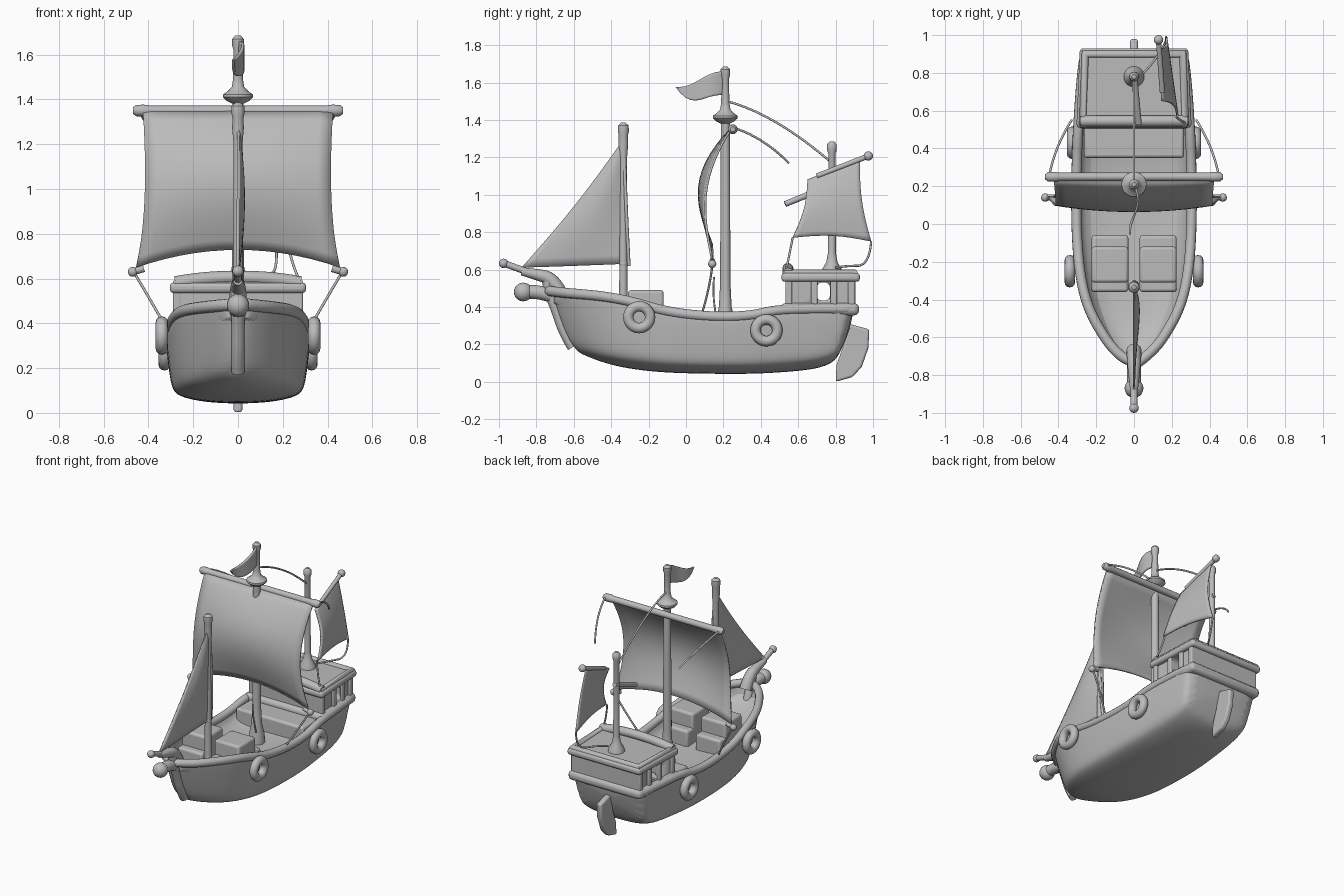
import bpy, bmesh, math
from mathutils import Vector

cube = bpy.data.objects.get("Cube")
if cube:
    bpy.data.objects.remove(cube, do_unlink=True)

grey = bpy.data.materials.new("plain grey")
grey.use_nodes = True
grey.diffuse_color = (0.5, 0.5, 0.5, 1)
grey.node_tree.nodes["Principled BSDF"].inputs["Base Color"].default_value = (0.5, 0.5, 0.5, 1)


def select(ob):
    bpy.ops.object.select_all(action='DESELECT')
    ob.select_set(True)
    bpy.context.view_layer.objects.active = ob


def finish(ob, name, angle=40):
    ob.name = name
    ob.data.materials.clear()
    ob.data.materials.append(grey)
    select(ob)
    bpy.ops.object.shade_smooth_by_angle(angle=math.radians(angle))
    return ob


def from_bmesh(bm, name):
    bmesh.ops.recalc_face_normals(bm, faces=bm.faces)
    mesh = bpy.data.meshes.new(name)
    bm.to_mesh(mesh)
    bm.free()
    ob = bpy.data.objects.new(name, mesh)
    bpy.context.collection.objects.link(ob)
    return finish(ob, name)


def box(name, lo, hi, bevel=0.012, taper=1.0):
    """Rounded block between two corners; taper narrows the aft end."""
    bm = bmesh.new()
    bmesh.ops.create_cube(bm, size=1)
    lo, hi = Vector(lo), Vector(hi)
    for v in bm.verts:
        aft = v.co.y > 0
        v.co = [lo[i] + (hi[i] - lo[i]) * (v.co[i] + 0.5) for i in range(3)]
        if aft:
            v.co.x *= taper
    ob = from_bmesh(bm, name)
    if bevel:
        mod = ob.modifiers.new("round", 'BEVEL')
        mod.width, mod.segments = bevel, 3
    return ob


def tube(name, pts, radius, smooth=False, closed=False, radii=None):
    """Round bar or rope along a path."""
    cu = bpy.data.curves.new(name, 'CURVE')
    cu.dimensions, cu.bevel_depth, cu.bevel_resolution = '3D', radius, 4
    cu.use_fill_caps = True
    sp = cu.splines.new('NURBS' if smooth else 'POLY')
    sp.points.add(len(pts) - 1)
    for i, p in enumerate(pts):
        sp.points[i].co = (*p, 1)
        sp.points[i].radius = radii[i] if radii else 1
    sp.use_cyclic_u = closed
    if smooth:
        sp.order_u, sp.use_endpoint_u, sp.resolution_u = 3, True, 6
    ob = bpy.data.objects.new(name, cu)
    bpy.context.collection.objects.link(ob)
    select(ob)
    bpy.ops.object.convert(target='MESH')
    return finish(bpy.context.object, name, 50)


def lathe(name, y, profile, sides=20):
    """Upright turned part; profile holds (radius, z) pairs."""
    bm = bmesh.new()
    rings = [[bm.verts.new((r * math.cos(2 * math.pi * k / sides),
                            y + r * math.sin(2 * math.pi * k / sides), z))
              for k in range(sides)] for r, z in profile]
    for a, b in zip(rings, rings[1:]):
        for k in range(sides):
            bm.faces.new((a[k], a[k - 1], b[k - 1], b[k]))
    bm.faces.new(rings[0])
    bm.faces.new(rings[-1])
    return from_bmesh(bm, name)


def ball(name, loc, r):
    bpy.ops.mesh.primitive_uv_sphere_add(segments=20, ring_count=12, radius=r, location=loc)
    return finish(bpy.context.object, name)


def sheet(name, f, n=14, thick=0.012):
    """Cloth surface from f(u, v)."""
    bm = bmesh.new()
    g = [[bm.verts.new(f(i / n, j / n)) for j in range(n + 1)] for i in range(n + 1)]
    for i in range(n):
        for j in range(n):
            bm.faces.new((g[i][j], g[i + 1][j], g[i + 1][j + 1], g[i][j + 1]))
    ob = from_bmesh(bm, name)
    mod = ob.modifiers.new("cloth", 'SOLIDIFY')
    mod.thickness, mod.offset = thick, 0
    return ob


# Hull: stations of rim y, keel y, half width, rim z, keel z, bulwark depth
stations = [(-.73, -.60, .03, .495, .165, .05), (-.67, -.54, .11, .487, .14, .1), (-.58, -.47, .18, .48, .11, .14),
            (-.45, -.37, .255, .468, .08, .16), (-.30, -.25, .298, .442, .06, .15), (-.10, -.10, .32, .382, .045, .1),
            (.15, .15, .325, .355, .04, .09), (.35, .35, .32, .362, .04, .09), (.48, .46, .315, .395, .045, .09),
            (.70, .67, .30, .40, .06, .05), (.84, .77, .285, .40, .09, 0), (.915, .82, .275, .40, .135, 0)]
side = [(0, 0), (.45, .02), (.78, .09), (.89, .17), (.93, .3), (.965, .55), (.99, .8), (1, 1)]
bm = bmesh.new()
loops = []
for yt, yb, w, zs, zk, drop in stations:
    half = [(w * a, yb + (yt - yb) * h ** .75, zk + (zs - zk) * h) for a, h in side]
    half += [(w * .88, yt, zs), (w * .84, yt, zs - drop), (0, yt, zs - drop)]
    ring = half + [(-x, y, z) for x, y, z in half[-2:0:-1]]
    loops.append([bm.verts.new(p) for p in ring])
for a, b in zip(loops, loops[1:]):
    for k in range(len(a)):
        bm.faces.new((a[k], a[k - 1], b[k - 1], b[k]))
bm.faces.new(loops[0])
bm.faces.new(loops[-1])
hull = from_bmesh(bm, "hull")
mod = hull.modifiers.new("smooth", 'SUBSURF')
mod.levels = mod.render_levels = 2

# Rim rail around the hull
rim = [(w * .945, min(yt, .89), zs - .01) for yt, yb, w, zs, zk, drop in stations]
tube("gunwale", rim + [(-x, y, z) for x, y, z in rim[::-1]], .027, True, True)

# Stem, figurehead and bowsprit
tube("stem_post", [(0, -.605, .185), (0, -.65, .26), (0, -.69, .38), (0, -.73, .48), (0, -.74, .54)], .03, True)
tube("stem_scroll", [(0, -.67, .465), (0, -.71, .55), (0, -.80, .575), (0, -.88, .59)], .034, True,
     radii=[1.2, 1.1, .9, .6])
tube("figurehead_neck", [(0, -.72, .46), (0, -.79, .485), (0, -.86, .48)], .037, True)
ball("figurehead", (0, -.87, .48), .05)
tube("bowsprit", [(0, -.76, .555), (0, -.97, .632)], .018)
ball("bowsprit_tip", (0, -.975, .633), .025)

# Rudder
bm = bmesh.new()
outline = [(.87, .31), (.98, .28), (.975, .18), (.94, .08), (.89, .025), (.80, 0), (.805, .09), (.84, .19)]
face = bm.faces.new([bm.verts.new((-.02, y, z)) for y, z in outline])
new = bmesh.ops.extrude_face_region(bm, geom=[face])["geom"]
bmesh.ops.translate(bm, vec=(.04, 0, 0), verts=[v for v in new if isinstance(v, bmesh.types.BMVert)])
mod = from_bmesh(bm, "rudder").modifiers.new("round", 'BEVEL')
mod.width, mod.segments = .012, 3

# Ring fenders on both sides
for s, label in ((1, "left"), (-1, "right")):
    for y, x, z, place in ((-.25, .34, .345, "front"), (.43, .328, .275, "rear")):
        bpy.ops.mesh.primitive_torus_add(major_radius=.058, minor_radius=.028, major_segments=32,
                                         minor_segments=12, location=(s * x, y, z),
                                         rotation=(0, math.pi / 2, 0))
        finish(bpy.context.object, label + "_" + place + "_fender")
    # Stepped deck lockers
    a, b = sorted((s * .03, s * .225))
    box(label + "_locker", (a, -.31, .25), (b, -.12, .49), .016)
    box(label + "_locker_step", (a, -.36, .25), (b, -.06, .39), .016)

# Stern cabin with a window passing through both walls
box("quarter_deck", (-.265, .35, .25), (.265, .56, .385), .016)
cabin = box("cabin_walls", (-.275, .535, .36), (.275, .905, .58), 0, .93)
cutter = box("window_cutter", (-.5, .70, .435), (.5, .77, .53), .025)
cutter.hide_render = True
cutter.hide_set(True)
cutter.display_type = 'WIRE'
mod = cabin.modifiers.new("windows", 'BOOLEAN')
mod.operation, mod.object = 'DIFFERENCE', cutter
box("cabin_sill", (-.31, .505, .355), (.31, .925, .42), .026, .92)
box("cabin_roof", (-.305, .51, .535), (.305, .93, .582), .018, .94)
roof = [(-.272, .54, .573), (.272, .54, .573), (.258, .90, .573), (-.258, .90, .573)]
tube("roof_rail", roof, .028, closed=True)
tube("roof_front_beam", [(-.28, .545, .58), (-.15, .545, .605), (.15, .545, .605), (.28, .545, .58)], .03, True)
for s, label in ((1, "left"), (-1, "right")):
    for y, x, place in ((.55, .272, "front"), (.685, .266, "middle"), (.79, .26, "rear"), (.885, .255, "corner")):
        box(label + "_" + place + "_pillar", (s * x - .018, y - .018, .39), (s * x + .018, y + .018, .57), .008)

# Masts
lathe("main_mast", .21, [(.055, .25), (.05, .33), (.034, .40), (.028, .52), (.024, 1.34), (.024, 1.38), (.05, 1.393),
                         (.067, 1.41), (.066, 1.422), (.045, 1.437), (.028, 1.455), (.022, 1.49), (.02, 1.62),
                         (.026, 1.64), (.026, 1.67), (.012, 1.685)])
lathe("fore_mast", -.335, [(.03, .27), (.022, .5), (.02, 1.2), (.026, 1.27), (.025, 1.32), (.03, 1.34),
                           (.028, 1.37), (.012, 1.385)])
lathe("aft_mast", .78, [(.055, .58), (.05, .605), (.03, .64), (.021, .69), (.019, 1.22), (.026, 1.24),
                        (.025, 1.27), (.012, 1.285)])
ball("fore_mast_knot", (0, -.335, .63), .023)

# Main yard, sail and rigging
ends = [-.47, -.455, -.42, -.39, .39, .42, .455, .47]
tube("main_yard", [(x, .25, 1.35) for x in ends], .023, radii=[.6, 1.1, 1.15, .95, .95, 1.15, 1.1, .6])


def main_sail(u, v):
    x, belly = 2 * u - 1, math.sin(math.pi * v ** .9)
    z = 1.35 - v * (.70 - .08 * (1 - x * x))
    y = .24 - .10 * v - (.085 + .035 * (1 - x * x)) * belly
    return (x * (.425 - .012 * belly + .03 * v ** 4), y, z)


sheet("main_sail", main_sail)
for s, label in ((1, "left"), (-1, "right")):
    tube(label + "_sail_toggle", [(s * .42, .14, .645), (s * .47, .14, .63)], .016)
    ball(label + "_sail_knob", (s * .47, .14, .63), .022)
    tube(label + "_sheet_rope", [(s * .46, .14, .62), (s * .40, .13, .52), (s * .32, .09, .38)], .006, True)
    tube(label + "_brace_rope", [(s * .45, .25, 1.36), (s * .42, .41, 1.31), (s * .33, .55, 1.17)], .006, True)
tube("main_stay", [(0, .22, 1.50), (0, .48, 1.43), (0, .78, 1.17)], .006, True)
tube("mast_rope", [(.01, .15, .56), (.02, .14, .46), (.03, .16, .36)], .005, True)


# Flag, drooping towards its tip
def flag(u, v):
    top = 1.66 - .085 * u + .012 * math.sin(2 * math.pi * u)
    return (.022 * math.sin(5 * u), .21 - .265 * u, top - v * .125 * (1 - u ** 3))


sheet("flag", flag, 10)


# Jib
def jib(u, v):
    top, tack, clew = Vector((0, -.335, 1.29)), Vector((0, -.88, .61)), Vector((0, -.335, .63))
    p = top.lerp(tack.lerp(clew, v), u)
    p.x = .025 * math.sin(math.pi * u) * math.sin(math.pi * v)
    p.y += .02 * math.sin(math.pi * u) * (1 - v)
    return p


sheet("jib_sail", jib)
tube("jib_rope", [(.01, -.33, 1.2), (.03, -.32, .9), (0, -.305, .62)], .009, True)

# Aft spars and sail, set off to the left
tube("aft_boom", [(0, .80, 1.06), (.025, .53, .95)], .016)
tube("aft_yard", [(.15, .70, 1.10), (.13, .97, 1.205)], .014)
ball("aft_yard_tip", (.13, .975, 1.207), .025)


def aft_sail(u, v):
    y = (.65 + .28 * u) * (1 - v) + (.57 + .42 * u) * v - .02 * math.sin(math.pi * v) * (2 * u - 1)
    z = (1.08 + .11 * u) * (1 - v) + (.77 - .02 * u + .02 * math.sin(math.pi * u)) * v
    return (.15 - .02 * u + (.08 - .04 * u) * v + .02 * math.sin(math.pi * v), y, z)


sheet("aft_sail", aft_sail)
tube("aft_sheet_rope", [(.17, .99, .75), (.18, .98, .62), (.1, .85, .62), (.05, .80, .61)], .006, True)
tube("aft_tack_rope", [(.22, .57, .77), (.24, .55, .66), (.28, .53, .58)], .006, True)
